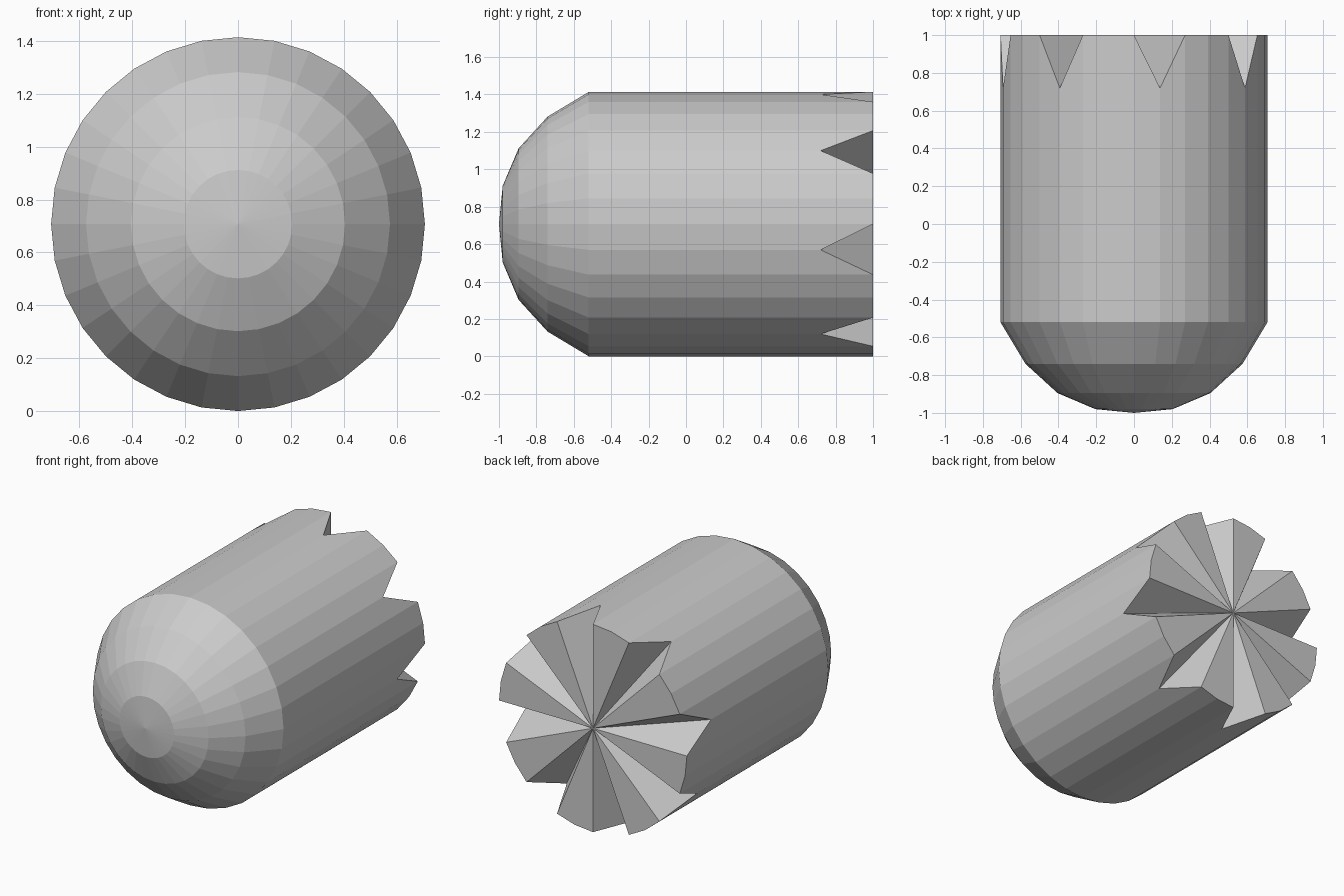
import bpy
import bmesh
from math import sin, cos, pi

default_cube = bpy.data.objects.get("Cube")
if default_cube:
    bpy.data.objects.remove(default_cube, do_unlink=True)

SIDES = 32
RADIUS = 0.707
NOTCH_DEPTH = 0.28
BACK = 1.0
# Nose rings from tip to shoulder, as (radius, y)
NOSE = [(0.205, -0.98), (0.405, -0.895), (0.575, -0.74), (RADIUS, -0.52)]

# Plain grey material
grey = bpy.data.materials.new("grey")
grey.use_nodes = True
colour = (0.6, 0.6, 0.6, 1)
grey.diffuse_color = colour
grey.node_tree.nodes["Principled BSDF"].inputs["Base Color"].default_value = colour

bm = bmesh.new()


def rim_point(i, radius, y):
    angle = 2 * pi * i / SIDES
    return bm.verts.new((radius * sin(angle), y, RADIUS + radius * cos(angle)))


def ring(radius, depth):
    return [rim_point(i, radius, depth(i)) for i in range(SIDES)]


# Rounded nose and straight body
rings = [ring(r, lambda i, y=y: y) for r, y in NOSE]

# Toothed back rim: every fourth point is pulled in to form a notch
rings.append(ring(RADIUS, lambda i: BACK - NOTCH_DEPTH if i % 4 == 1 else BACK))

for front, back in zip(rings, rings[1:]):
    for i in range(SIDES):
        j = (i + 1) % SIDES
        bm.faces.new((front[i], front[j], back[j], back[i]))

# Nose tip and back end, each a fan to a centre point
for rim, y in ((rings[0], -BACK), (rings[-1], BACK)):
    centre = bm.verts.new((0, y, RADIUS))
    for i in range(SIDES):
        bm.faces.new((centre, rim[i], rim[(i + 1) % SIDES]))

bmesh.ops.recalc_face_normals(bm, faces=bm.faces)
mesh = bpy.data.meshes.new("notched_round_nose_body")
bm.to_mesh(mesh)
bm.free()
mesh.materials.append(grey)
body = bpy.data.objects.new("notched_round_nose_body", mesh)
bpy.context.collection.objects.link(body)
